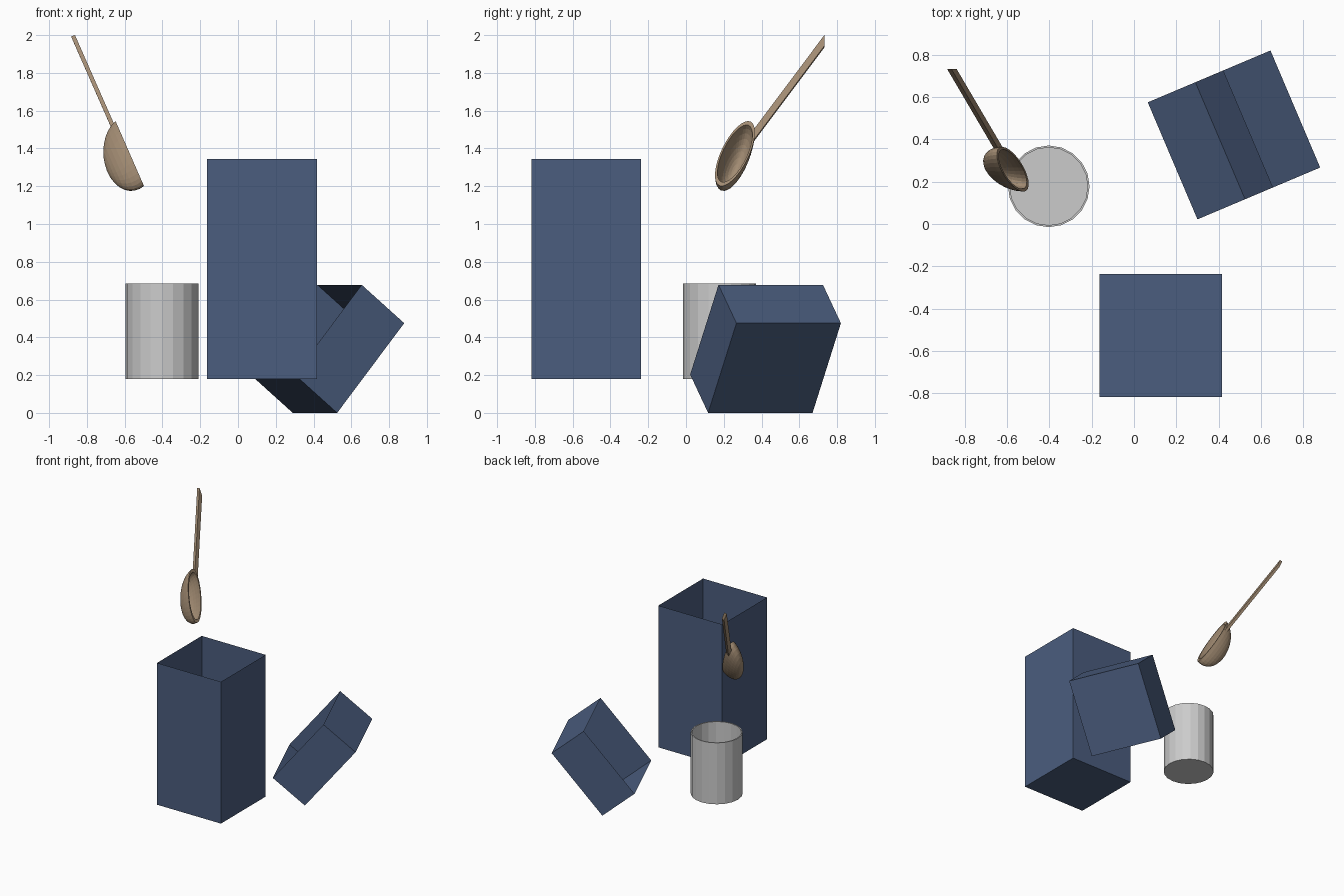
import bpy, bmesh
from math import sin, cos, pi, radians
from mathutils import Vector as V

if "Cube" in bpy.data.objects:
    bpy.data.objects.remove(bpy.data.objects["Cube"])


def material(name, rgb):
    m = bpy.data.materials.new(name)
    m.diffuse_color = (*rgb, 1)
    m.use_nodes = True
    m.node_tree.nodes["Principled BSDF"].inputs["Base Color"].default_value = m.diffuse_color
    return m


BLUE = material("blue", (0.07, 0.11, 0.21))
WOOD = material("wood", (0.36, 0.26, 0.17))


def finish(bm, name, mat=None):
    bmesh.ops.recalc_face_normals(bm, faces=bm.faces)
    me = bpy.data.meshes.new(name)
    bm.to_mesh(me)
    bm.free()
    if mat:
        me.materials.append(mat)
    ob = bpy.data.objects.new(name, me)
    bpy.context.collection.objects.link(ob)


def loft(name, rings, mat=None, cap_start=True, cap_end=True):
    """Skin a list of closed point rings, with optional end caps."""
    bm = bmesh.new()
    loops = [[bm.verts.new(p) for p in r] for r in rings]
    n = len(rings[0])
    for a, b in zip(loops, loops[1:]):
        for i in range(n):
            j = (i + 1) % n
            bm.faces.new((a[i], a[j], b[j], b[i]))
    if cap_start:
        bm.faces.new(loops[0])
    if cap_end:
        bm.faces.new(loops[-1])
    finish(bm, name, mat)


def open_box(name, corner, e1, e2, up):
    """Thin box with a floor and four walls, open at the top."""
    c, e1, e2, up = V(corner), V(e1), V(e2), V(up)
    base = [c, c + e1, c + e1 + e2, c + e2]
    loft(name, [base, [p + up for p in base]], BLUE, cap_end=False)


# Tall container and its tipped-over lid
open_box("tall_box", (-0.163, -0.817, 0.18), (0.58, 0, 0), (0, 0.58, 0), (0, 0, 1.163))
open_box("lid", (0.29, 0.67, 0.0), (0.355, 0.15, 0.475), (0.235, -0.553, 0), (-0.225, -0.095, 0.203))


# Cup: outer wall up, lip, inner wall down to the floor
def circle(r, z, n=20):
    return [V((-0.403 + r * cos(2 * pi * i / n), 0.178 + r * sin(2 * pi * i / n), z)) for i in range(n)]


loft("cup", [circle(0.193, 0.18), circle(0.193, 0.684), circle(0.184, 0.684), circle(0.184, 0.19)])

# Spoon bowl: half ellipsoid shell hanging from a tilted elliptical rim
d = V((-0.4, 0, 0.915))
n = V((0.915, 0, 0.4))
y = V((0, 1, 0))
t = radians(23.7)
centre = V((-0.573, 0.259, 1.373))
long_axis = (y * sin(t) + d * cos(t)) * 0.203
short_axis = (y * cos(t) - d * sin(t)) * 0.073
depth = V((-0.118, 0, -0.098))


def bowl_ring(phi, k, seg=32):
    return [centre + k * (cos(phi) * (cos(a) * long_axis + sin(a) * short_axis) + sin(phi) * depth)
            for a in (2 * pi * i / seg for i in range(seg))]


steps = [pi / 2 * i / 8 for i in range(8)] + [pi / 2 * 0.97]
loft("spoon_bowl", [bowl_ring(p, 1) for p in reversed(steps)] + [bowl_ring(p, 0.88) for p in steps], WOOD)

# Spoon handle: slim bar with its ends cut square to the y axis
section = [d * (0.031 * a) + n * (0.011 * b) for a, b in ((-1, -1), (1, -1), (1, 1), (-1, 1))]
ends = [V((-0.636, 0.35, 1.457)), V((-0.861, 0.733, 1.968))]
loft("spoon_handle", [[e + s for s in section] for e in ends], WOOD)
